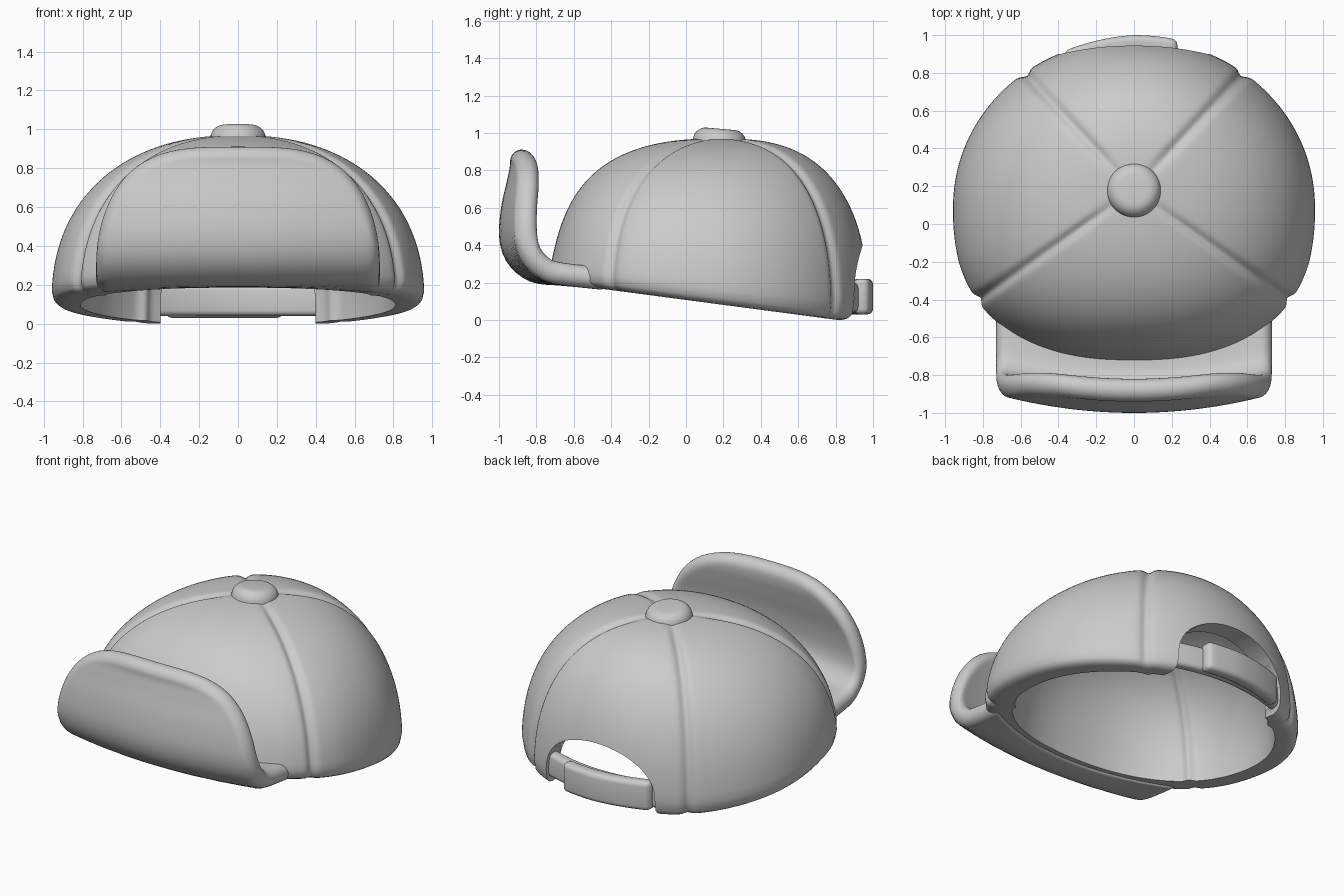
import bpy, bmesh
from math import sin, cos, pi, radians, exp, hypot

if "Cube" in bpy.data.objects:
    bpy.data.objects.remove(bpy.data.objects["Cube"])


def finish(name, bm, angle=50):
    bmesh.ops.remove_doubles(bm, verts=bm.verts, dist=1e-5)
    bmesh.ops.recalc_face_normals(bm, faces=bm.faces)
    me = bpy.data.meshes.new(name)
    bm.to_mesh(me)
    bm.free()
    ob = bpy.data.objects.new(name, me)
    bpy.context.collection.objects.link(ob)
    shade(ob, angle)
    return ob


def activate(ob):
    bpy.ops.object.select_all(action='DESELECT')
    ob.select_set(True)
    bpy.context.view_layer.objects.active = ob


def shade(ob, angle):
    activate(ob)
    bpy.ops.object.shade_smooth_by_angle(angle=radians(angle))


def grid(rows, closed=False):
    bm = bmesh.new()
    vs = [[bm.verts.new(p) for p in row] for row in rows]
    n = len(vs)
    for i in range(n if closed else n - 1):
        a, b = vs[i], vs[(i + 1) % n]
        for j in range(len(a) - 1):
            bm.faces.new((a[j], b[j], b[j + 1], a[j + 1]))
    return bm


def base_z(y):
    # tilted plane of the lower rim
    return max(0.0, 0.107 - 0.132 * y)


# Crown: thick four-panel dome with sunken seams
SEAMS = [radians(a) for a in (-34, 54, 126, 214)]


def crown_point(phi, kind, s):
    c, n = cos(phi), sin(phi)
    p = 2.27 + (0.35 if n > 0 else 0.25) * n * n
    if kind == 'lip':
        r, h = s
    else:
        r, h = sin(s) ** (2 / p), max(cos(s), 0) ** (2 / p)
        if n < 0:
            r *= 1 - 0.04 * n * n * 4 * h * (1 - h)
        if kind == 'inner':
            r, h = 0.845 * r, 0.89 * h
    g = 0
    for a in SEAMS:
        d = abs((phi - a + pi) % (2 * pi) - pi) * r
        g += 0.025 * exp(-(d / 0.03) ** 2) * min(1, 3 * r)
    q = 2.2 if n > 0 else 2.2 + 0.2 * min(1, -3 * n)
    k = (abs(c) ** q + abs(n) ** q) ** (-1 / q)
    k = 1 + (k - 1) * min(1, r * r)
    cy = 0.07 + 0.11 * (1 - r)
    b = 0.81 + (0.095 * n ** 1.5 if n > 0 else 0)
    x = 0.96 * r * k * c * (1 - g)
    y = cy + b * r * k * n * (1 - g)
    zb = base_z(y)
    return x, y, zb + (0.97 - zb) * h * (1 - g * 0.8)


M = 34
profile = [('outer', 1.51 * i / M) for i in range(M + 1)]
profile += [('lip', q) for q in ((0.988, 0.038), (0.975, 0.02), (0.955, 0.006), (0.925, 0),
                                 (0.845, 0))]
profile += [('inner', 1.54 * (1 - i / 24)) for i in range(25)]
N = 360
crown = finish('crown', grid([[crown_point(2 * pi * i / N, *q) for q in profile]
                              for i in range(N)], True))

# Arched opening at the back
arch = [(0.4, -0.3)] + [(0.4 * cos(pi * i / 40), 0.1 + 0.3 * sin(pi * i / 40) ** 0.9)
                        for i in range(41)] + [(-0.4, -0.3)]
bm = bmesh.new()
f = bm.faces.new([bm.verts.new((x, 0.45, z)) for x, z in arch])
ext = bmesh.ops.extrude_face_region(bm, geom=[f])
bmesh.ops.translate(bm, vec=(0, 0.9, 0),
                    verts=[v for v in ext['geom'] if isinstance(v, bmesh.types.BMVert)])
cutter = finish('opening_cutter', bm)
cutter.hide_render = True
mod = crown.modifiers.new('opening', 'BOOLEAN')
mod.operation, mod.solver, mod.object = 'DIFFERENCE', 'EXACT', cutter
activate(crown)
bpy.ops.object.modifier_apply(modifier=mod.name)
bpy.data.objects.remove(cutter)
shade(crown, 70)

# Brim: D-shaped padded sheet flipped upwards, thinning to a round edge
PATH = [(-0.78, 0.252), (-0.86, 0.29), (-0.918, 0.36), (-0.94, 0.46), (-0.928, 0.6),
        (-0.897, 0.74), (-0.88, 0.84), (-0.893, 0.95)]
HALF_W, HALF_T = 0.73, 0.06


def catmull(pts, per=16):
    q = [pts[0]] + pts + [pts[-1]]
    out = []
    for a, b, c, d in zip(q, q[1:], q[2:], q[3:]):
        for i in range(per):
            t = i / per
            out.append(tuple(0.5 * (2 * b[k] + (c[k] - a[k]) * t
                                    + (2 * a[k] - 5 * b[k] + 4 * c[k] - d[k]) * t * t
                                    + (3 * b[k] - a[k] - 3 * c[k] + d[k]) * t ** 3)
                             for k in (0, 1)))
    return out + [pts[-1]]


def brim_top(x):
    return 0.3 + 0.61 * max(0, 1 - abs(x / HALF_W) ** 3.5) ** 0.5


def brim_column(x):
    c = 0.09 * (x / 0.7) ** 2
    yb, top = -0.64 + 0.42 * x * x, brim_top(x)
    slope = (brim_top(abs(x) - 0.005) - brim_top(abs(x))) / 0.005
    pts = []
    for y, z in catmull([(yb, base_z(yb) + 0.055)] + [(y + c, z) for y, z in PATH]):
        if z > top and y < -0.7:
            y0, z0 = pts[-1]
            t = (top - z0) / (z - z0)
            pts.append((y0 + (y - y0) * t, top))
            break
        pts.append((y, z))
    lens = [hypot(b[0] - a[0], b[1] - a[1]) for a, b in zip(pts, pts[1:])]
    total, sides = sum(lens), ([], [])
    for i in range(41):
        dist = total * sin(pi / 2 * i / 40)
        d, k = dist, 0
        while k < len(lens) - 1 and d > lens[k]:
            d -= lens[k]
            k += 1
        a, b = pts[k], pts[k + 1]
        t = d / lens[k]
        y, z = a[0] + (b[0] - a[0]) * t, a[1] + (b[1] - a[1]) * t
        # tangent over a wider span keeps the offset smooth
        a, b = pts[max(0, k - 4)], pts[min(len(pts) - 1, k + 5)]
        ty, tz = b[0] - a[0], b[1] - a[1]
        m = hypot(ty, tz)
        edge = min((total - dist) / hypot(1, slope), HALF_W - abs(x))
        e = 1 - min(1, max(0, edge) / 0.06)
        w = HALF_T * max(0, 1 - e * e) ** 0.5 / m
        sides[0].append((x, y + tz * w, z - ty * w))
        sides[1].append((x, y - tz * w, z + ty * w))
    return sides[0] + sides[1][-2::-1] + sides[0][:1]


brim = finish('brim', grid([brim_column(HALF_W * sin(pi * (i / 44 - 0.5))) for i in range(45)]), 180)


# Back strap: two overlapping curved bands
def strap(name, x0, x1, y0, y1, z0, z1, tuck):
    bm = bmesh.new()
    bmesh.ops.create_cube(bm, size=1)
    for v in bm.verts:
        v.co = ((x0 + x1) / 2 + v.co.x * (x1 - x0), (y0 + y1) / 2 + v.co.y * (y1 - y0),
                (z0 + z1) / 2 + v.co.z * (z1 - z0))
    bmesh.ops.bevel(bm, geom=bm.edges[:], offset=0.03, segments=4, profile=0.5, affect='EDGES')
    long_edges = [e for e in bm.edges if abs(e.verts[0].co.x - e.verts[1].co.x) > 0.1]
    bmesh.ops.subdivide_edges(bm, edges=long_edges, cuts=16, use_grid_fill=True)
    for v in bm.verts:
        v.co.y -= 0.45 * v.co.x ** 2 + tuck * max(0, -v.co.x)
    return finish(name, bm)


strap('strap_inner', -0.46, 0.46, 0.865, 0.945, 0.04, 0.2, 0)
strap('strap_outer', -0.37, 0.23, 0.915, 1.0, 0.03, 0.22, 0.06)

# Top button
bm = bmesh.new()
bmesh.ops.create_cone(bm, cap_ends=True, segments=48, radius1=0.15, radius2=0.132, depth=0.11)
rim = [e for e in bm.edges if all(v.co.z > 0 for v in e.verts)]
bmesh.ops.bevel(bm, geom=rim, offset=0.055, segments=6, profile=0.5, affect='EDGES')
button = finish('top_button', bm)
button.location = (0, 0.18, 0.967)
button.rotation_euler.x = radians(-5)
